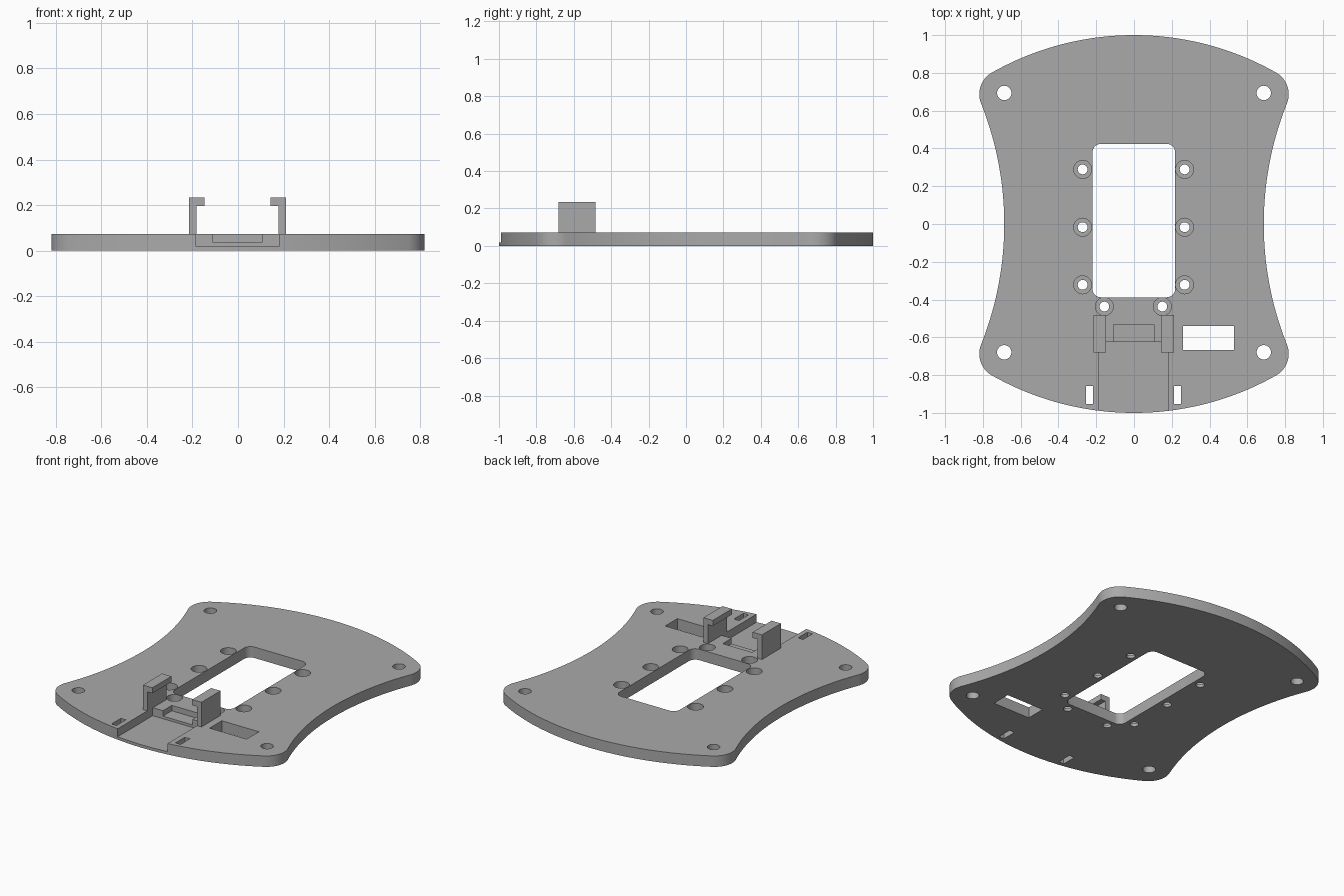
import bpy
import bmesh
import math
from mathutils import Vector

if "Cube" in bpy.data.objects:
    bpy.data.objects.remove(bpy.data.objects["Cube"])

grey = bpy.data.materials.new("plain grey")
grey.use_nodes = True
COLOUR = (0.4, 0.4, 0.4, 1)
grey.diffuse_color = COLOUR
grey.node_tree.nodes["Principled BSDF"].inputs["Base Color"].default_value = COLOUR

THICK = 0.072      # plate thickness
FLOOR = 0.019      # floor of the channel and the screw recesses


def prism(name, outline, low, high, axis="Z"):
    """Extrude a closed outline along z, or an x-z outline along y."""
    place = (lambda a, b, c: (a, b, c)) if axis == "Z" else (lambda a, b, c: (a, c, b))
    bm = bmesh.new()
    face = bm.faces.new([bm.verts.new(place(a, b, low)) for a, b in outline])
    grown = bmesh.ops.extrude_face_region(bm, geom=[face])["geom"]
    shift = Vector(place(0, 0, high - low))
    bmesh.ops.translate(bm, vec=shift, verts=[v for v in grown if isinstance(v, bmesh.types.BMVert)])
    bmesh.ops.recalc_face_normals(bm, faces=bm.faces)
    mesh = bpy.data.meshes.new(name)
    bm.to_mesh(mesh)
    bm.free()
    mesh.materials.append(grey)
    obj = bpy.data.objects.new(name, mesh)
    bpy.context.collection.objects.link(obj)
    return obj


def arc(cx, cy, r, start, end, steps):
    turns = [start + (end - start) * i / steps for i in range(steps + 1)]
    return [(cx + r * math.cos(t), cy + r * math.sin(t)) for t in turns]


def circle(x, y, r):
    return arc(x, y, r, 0, math.tau, 40)[:-1]


def rect(x0, x1, y0, y1):
    return [(x0, y0), (x1, y0), (x1, y1), (x0, y1)]


def rounded_rect(x0, x1, y0, y1, r):
    corners = [(x1 - r, y1 - r), (x0 + r, y1 - r), (x0 + r, y0 + r), (x1 - r, y0 + r)]
    q = math.pi / 2
    return [p for i, (x, y) in enumerate(corners) for p in arc(x, y, r, i * q, (i + 1) * q, 8)]


# Plate outline: concave sides, round corners and bowed ends, all tangent
C, R, WAIST = 0.687, 0.132, 0.687
end_r = (C * C + (C - 1) ** 2 - R * R) / (2 * (1 - C - R))
side_r = (C * C - R * R) / (2 * R)
side_a = math.atan2(C, side_r)
end_a = math.atan2(C - 1 + end_r, C)
quarter = arc(WAIST + side_r, 0, side_r, math.pi, math.pi - side_a, 20)[:-1]
quarter += arc(C, C, R, -side_a, end_a, 16)[:-1]
quarter += arc(0, 1 - end_r, end_r, end_a, math.pi / 2, 20)
half = quarter + [(-x, y) for x, y in reversed(quarter[:-1])]
outline = half + [(x, -y) for x, y in reversed(half[1:-1])]
plate = prism("base_plate", outline, 0, THICK)


def cut(shape, low=-0.1):
    """Cut a shape out of the plate, from above down to the given height."""
    tool = prism("cutter", shape, low, 0.2)
    tool.hide_render = True
    mod = plate.modifiers.new("cut", "BOOLEAN")
    mod.operation = "DIFFERENCE"
    mod.solver = "EXACT"
    mod.object = tool
    bpy.context.view_layer.objects.active = plate
    bpy.ops.object.modifier_apply(modifier=mod.name)
    bpy.data.objects.remove(tool)


# Central window, side slot and strap slots
cut(rounded_rect(-0.22, 0.218, -0.388, 0.424, 0.045))
cut(rect(0.26, 0.53, -0.667, -0.54))
for x in (-0.253, 0.213):
    cut(rect(x, x + 0.037, -0.954, -0.857))

# Corner mounting holes
for x in (-C, C):
    for y in (-C + 0.008, C + 0.007):
        cut(circle(x, y, 0.038))

# Recessed screw holes
screws = [(x, y) for x in (-0.272, 0.268) for y in (0.289, -0.017, -0.322)]
for x, y in screws + [(-0.157, -0.437), (0.15, -0.437)]:
    cut(circle(x, y, 0.0475), FLOOR)
    cut(circle(x, y, 0.026))

# Front channel and the shallower pocket behind it
cut(rect(-0.184, 0.179, -1.2, -0.625), FLOOR)
cut(rect(-0.109, 0.106, -0.64, -0.533), 0.036)

# Pair of hooked clips beside the channel
for name, side in (("right_clip", -1), ("left_clip", 1)):
    shape = [(0.18, THICK), (0.213, THICK), (0.213, 0.234),
             (0.145, 0.234), (0.145, 0.197), (0.18, 0.197)]
    prism(name, [(side * x - 0.002, z) for x, z in shape], -0.681, -0.483, "Y")

# Smooth the curved walls and keep the rims sharp
bpy.ops.object.select_all(action="DESELECT")
plate.select_set(True)
bpy.context.view_layer.objects.active = plate
bpy.ops.object.shade_smooth_by_angle(angle=math.radians(25))
